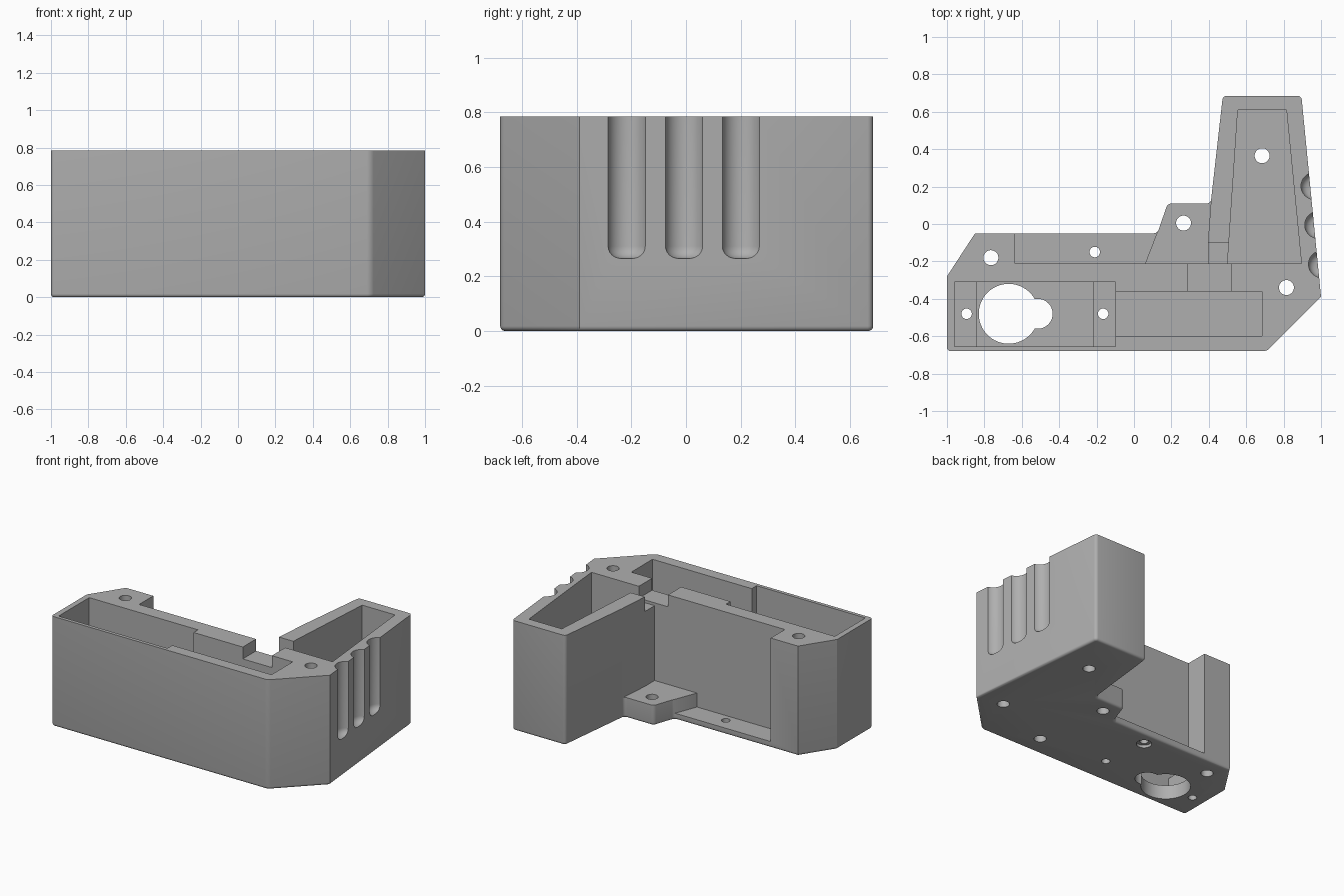
import bpy, bmesh, math
from mathutils import Vector

old = bpy.data.objects.get("Cube")
if old:
    bpy.data.objects.remove(old, do_unlink=True)

TOP = 0.785

grey = bpy.data.materials.new("plain grey")
grey.use_nodes = True
colour = (0.43, 0.43, 0.43, 1)
grey.diffuse_color = colour
grey.node_tree.nodes["Principled BSDF"].inputs["Base Color"].default_value = colour


def prism_mesh(points, z0, z1):
    """Extrude a counter-clockwise outline between two heights."""
    bm = bmesh.new()
    face = bm.faces.new([bm.verts.new((x, y, z0)) for x, y in points])
    ext = bmesh.ops.extrude_face_region(bm, geom=[face])
    verts = [v for v in ext["geom"] if isinstance(v, bmesh.types.BMVert)]
    bmesh.ops.translate(bm, verts=verts, vec=(0, 0, z1 - z0))
    bmesh.ops.recalc_face_normals(bm, faces=bm.faces)
    return bm


def to_object(bm, name):
    mesh = bpy.data.meshes.new(name)
    bm.to_mesh(mesh)
    bm.free()
    mesh.materials.append(grey)
    obj = bpy.data.objects.new(name, mesh)
    bpy.context.collection.objects.link(obj)
    return obj


def circle(x, y, r, n=40):
    return [(x + r * math.cos(math.tau * i / n), y + r * math.sin(math.tau * i / n))
            for i in range(n)]


def rect(x0, x1, y0, y1):
    return [(x0, y0), (x1, y0), (x1, y1), (x0, y1)]


# Solid housing: an L-shaped outline with softened corners and base edge
outline = [(-1, -0.68), (0.71, -0.68), (1, -0.39), (0.895, 0.685), (0.475, 0.685),
           (0.41, 0.11), (0.18, 0.11), (0.125, -0.05), (-0.85, -0.05), (-1, -0.28)]
sharp = [outline[2], outline[8], outline[9]]
bm = prism_mesh(outline, 0, TOP)


def softened(edge):
    a, b = (v.co for v in edge.verts)
    if abs(a.z - b.z) < 0.01:
        return False
    return all((a.xy - Vector(p)).length > 0.01 for p in sharp)


bmesh.ops.bevel(bm, geom=[e for e in bm.edges if softened(e)],
                offset=0.02, segments=4, profile=0.5, affect='EDGES')
base = [e for e in bm.edges if all(v.co.z < 0.01 for v in e.verts)]
bmesh.ops.bevel(bm, geom=base, offset=0.018, segments=4, profile=0.5, affect='EDGES')
body = to_object(bm, "housing")


def cut(bm):
    """Subtract a shape from the housing."""
    tool = to_object(bm, "cutter")
    tool.hide_render = True
    mod = body.modifiers.new("cut", 'BOOLEAN')
    mod.operation = 'DIFFERENCE'
    mod.solver = 'EXACT'
    mod.object = tool
    bpy.context.view_layer.objects.active = body
    bpy.ops.object.modifier_apply(modifier=mod.name)
    bpy.data.objects.remove(tool, do_unlink=True)


def pocket(points, floor, top=1.0):
    cut(prism_mesh(points, floor, top))


# Open recess at the back, leaving a thin shelf and a thicker lug
pocket([(-0.635, -0.21), (0.395, -0.21), (0.395, -0.1), (0.412, 0.125),
        (0.412, 0.3), (-0.635, 0.3)], 0.145)
pocket([(-0.635, -0.21), (0.06, -0.21), (0.145, 0.01), (-0.635, 0.01)], 0.045)

# Tapered pocket in the arm
pocket([(0.5, -0.21), (0.895, -0.21), (0.815, 0.61), (0.555, 0.61)], 0.1)

# Long front pocket: mounting ledges, deeper middle, narrower channel
pocket(rect(-0.96, -0.1, -0.655, -0.31), 0.2)
pocket(rect(-0.84, -0.22, -0.655, -0.31), 0.1)
pocket(rect(-0.15, 0.685, -0.6, -0.36), 0.25)

# Wire notches in the walls between the pockets
pocket(rect(0.29, 0.52, -0.4, -0.205), 0.70)
pocket(rect(0.38, 0.53, -0.21, -0.1), 0.68)

# Keyhole through the floor
pocket(circle(-0.67, -0.48, 0.16, 64), -0.1, 0.5)
pocket(circle(-0.515, -0.48, 0.08), -0.1, 0.5)

# Large and small screw holes
for x, y in [(-0.765, -0.18), (0.265, 0.005), (0.685, 0.365), (0.815, -0.34)]:
    pocket(circle(x, y, 0.04), -0.1)
for x, y in [(-0.21, -0.15), (-0.895, -0.48), (-0.165, -0.48)]:
    pocket(circle(x, y, 0.028), -0.1)
pocket(circle(-0.21, -0.15, 0.05), -0.1, 0.02)
pocket(circle(0.345, -0.53, 0.04), -0.1, 0.2)

# Finger grooves on the side, rounded at the bottom
for x, y in [(1.005, -0.215), (0.985, -0.005), (0.965, 0.203)]:
    bm = prism_mesh(circle(x, y, 0.072, 48), 0.265, 1.0)
    rim = [e for e in bm.edges if all(v.co.z < 0.3 for v in e.verts)]
    bmesh.ops.bevel(bm, geom=rim, offset=0.045, segments=6, profile=0.5, affect='EDGES')
    cut(bm)

bpy.ops.object.select_all(action='DESELECT')
body.select_set(True)
bpy.context.view_layer.objects.active = body
bpy.ops.object.shade_smooth_by_angle(angle=math.radians(30))
